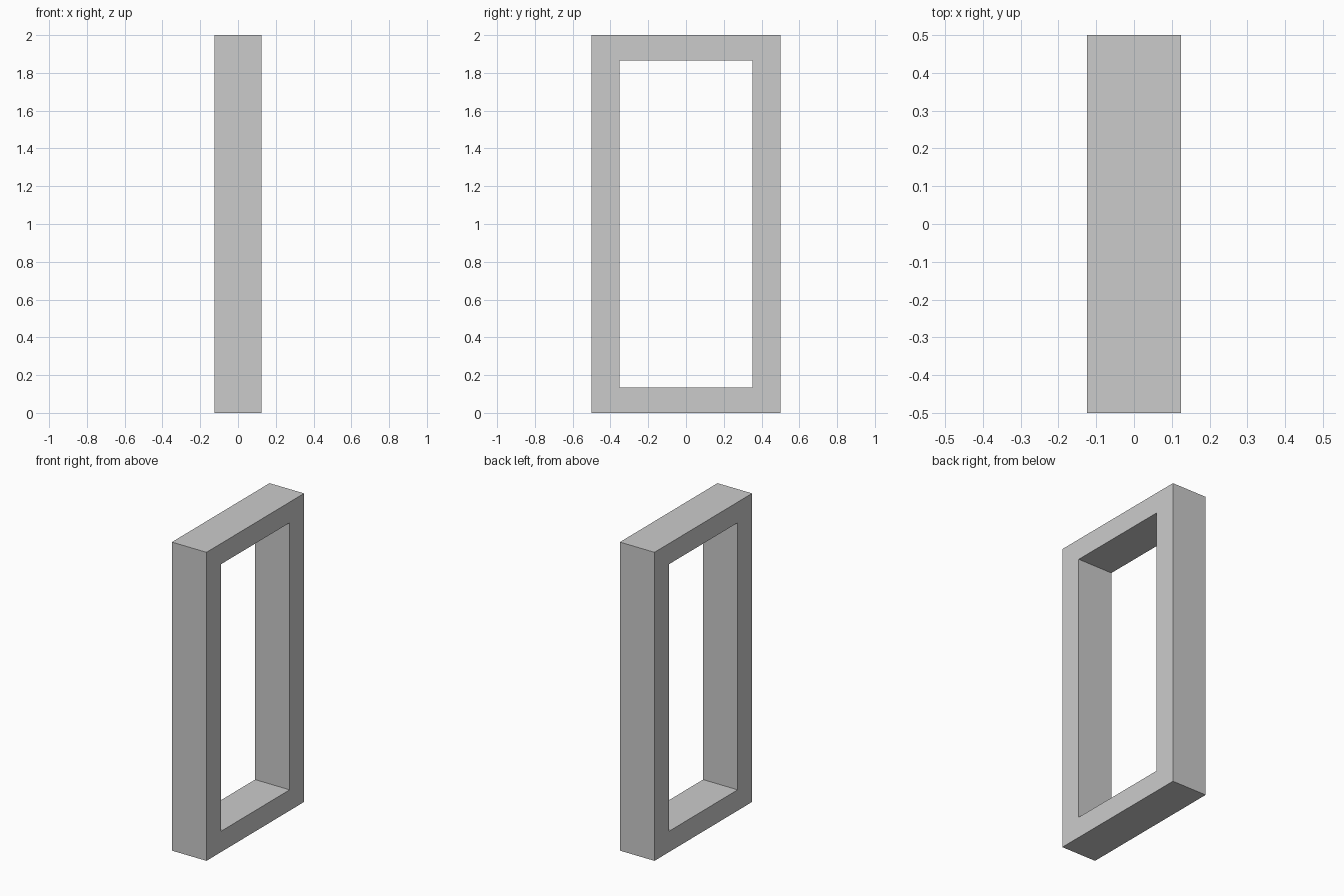
import bpy, bmesh

if "Cube" in bpy.data.objects:
    bpy.data.objects.remove(bpy.data.objects["Cube"])

HALF_DEPTH = 0.124
OUTER = (0.5, 0.0, 2.0)       # half width, bottom, top
INNER = (0.352, 0.135, 1.866)


def rectangle(bm, half_width, bottom, top):
    corners = [(-half_width, bottom), (half_width, bottom),
               (half_width, top), (-half_width, top)]
    return [bm.verts.new((-HALF_DEPTH, y, z)) for y, z in corners]


# Frame: flat rectangular ring, extruded through its depth
bm = bmesh.new()
outer, inner = rectangle(bm, *OUTER), rectangle(bm, *INNER)
ring = []
for i in range(4):
    j = (i + 1) % 4
    ring.append(bm.faces.new((outer[i], outer[j], inner[j], inner[i])))
result = bmesh.ops.extrude_face_region(bm, geom=ring, use_keep_orig=True)
moved = [g for g in result["geom"] if isinstance(g, bmesh.types.BMVert)]
bmesh.ops.translate(bm, verts=moved, vec=(2 * HALF_DEPTH, 0, 0))
bmesh.ops.recalc_face_normals(bm, faces=bm.faces)

mesh = bpy.data.meshes.new("door_frame")
bm.to_mesh(mesh)
bm.free()
bpy.context.collection.objects.link(bpy.data.objects.new("door_frame", mesh))
